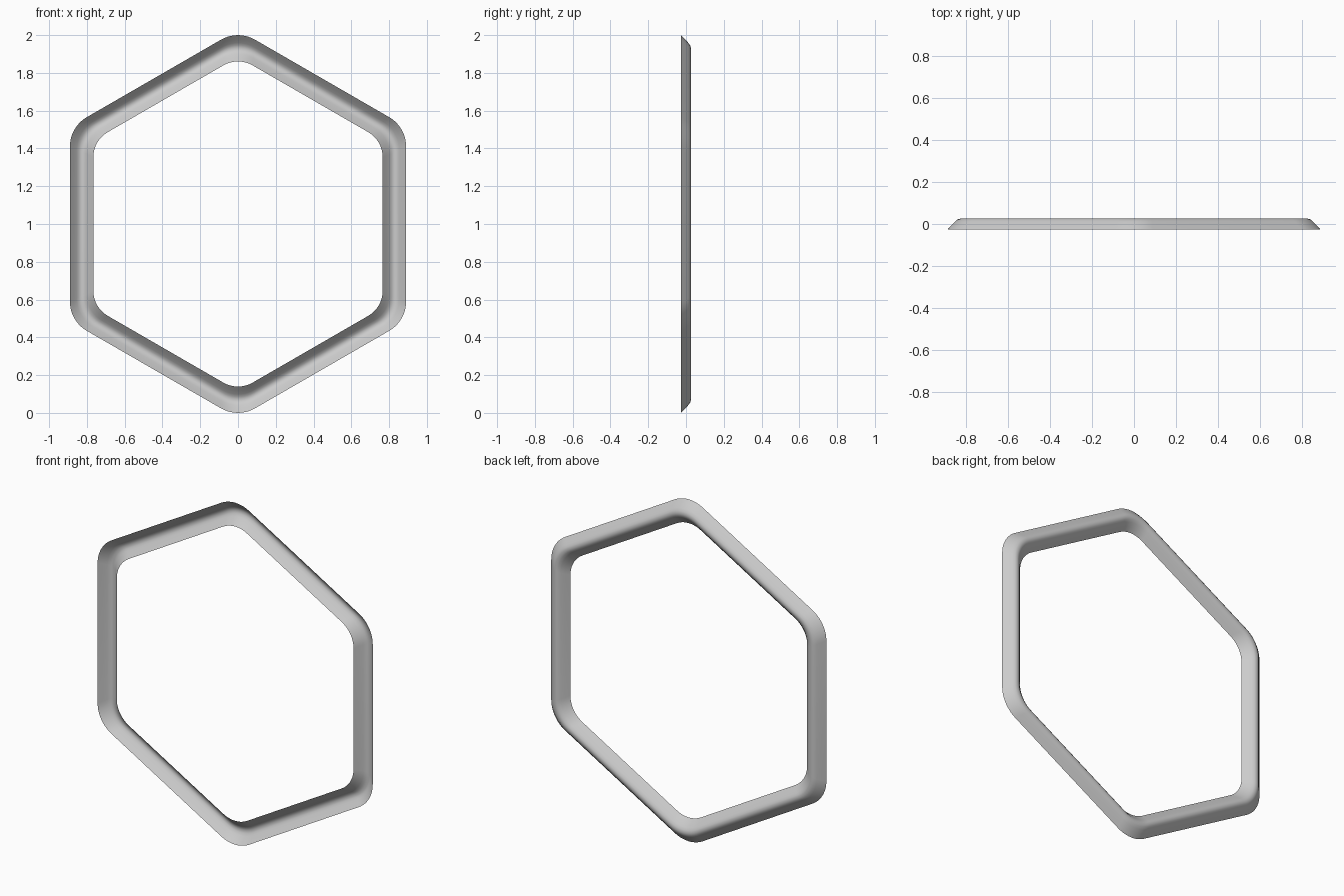
import bpy, bmesh
from math import cos, sin, pi, radians, sqrt

if "Cube" in bpy.data.objects:
    bpy.data.objects.remove(bpy.data.objects["Cube"])

FLAT = 0.89      # outer centre-to-side distance
RADIUS = 0.18    # outer corner radius
STEPS = 10       # segments per rounded corner

# Open arched cross-section: (distance to flat side, depth), hollow at the front
section = [(0.766, -0.026), (0.786, -0.004), (0.802, 0.012), (0.814, 0.022),
           (0.828, 0.026), (0.842, 0.022), (0.854, 0.012), (0.870, -0.004),
           (0.89, -0.026)]


def hexagon_outline():
    """Rounded hexagon in x/z with a corner pointing up."""
    pts = []
    centre = (FLAT - RADIUS) / cos(pi / 6)
    for k in range(6):
        a = pi / 2 + k * pi / 3
        for i in range(STEPS + 1):
            b = a - pi / 6 + i / STEPS * pi / 3
            pts.append((centre * cos(a) + RADIUS * cos(b),
                        centre * sin(a) + RADIUS * sin(b)))
    return pts


# Hexagonal frame: scaled outlines bridged into a channel
bm = bmesh.new()
outline = hexagon_outline()
rings = [[bm.verts.new((x * d / FLAT, y, z * d / FLAT + 1.0)) for x, z in outline]
         for d, y in section]
n = len(outline)
for lo, hi in zip(rings, rings[1:]):
    for i in range(n):
        j = (i + 1) % n
        # winding keeps the normals on the raised back side
        bm.faces.new((lo[i], lo[j], hi[j], hi[i]))
bm.normal_update()
mesh = bpy.data.meshes.new("hexagonal_frame")
bm.to_mesh(mesh)
bm.free()
frame = bpy.data.objects.new("hexagonal_frame", mesh)
bpy.context.collection.objects.link(frame)
bpy.context.view_layer.objects.active = frame
frame.select_set(True)
bpy.ops.object.shade_smooth_by_angle(angle=radians(40))
